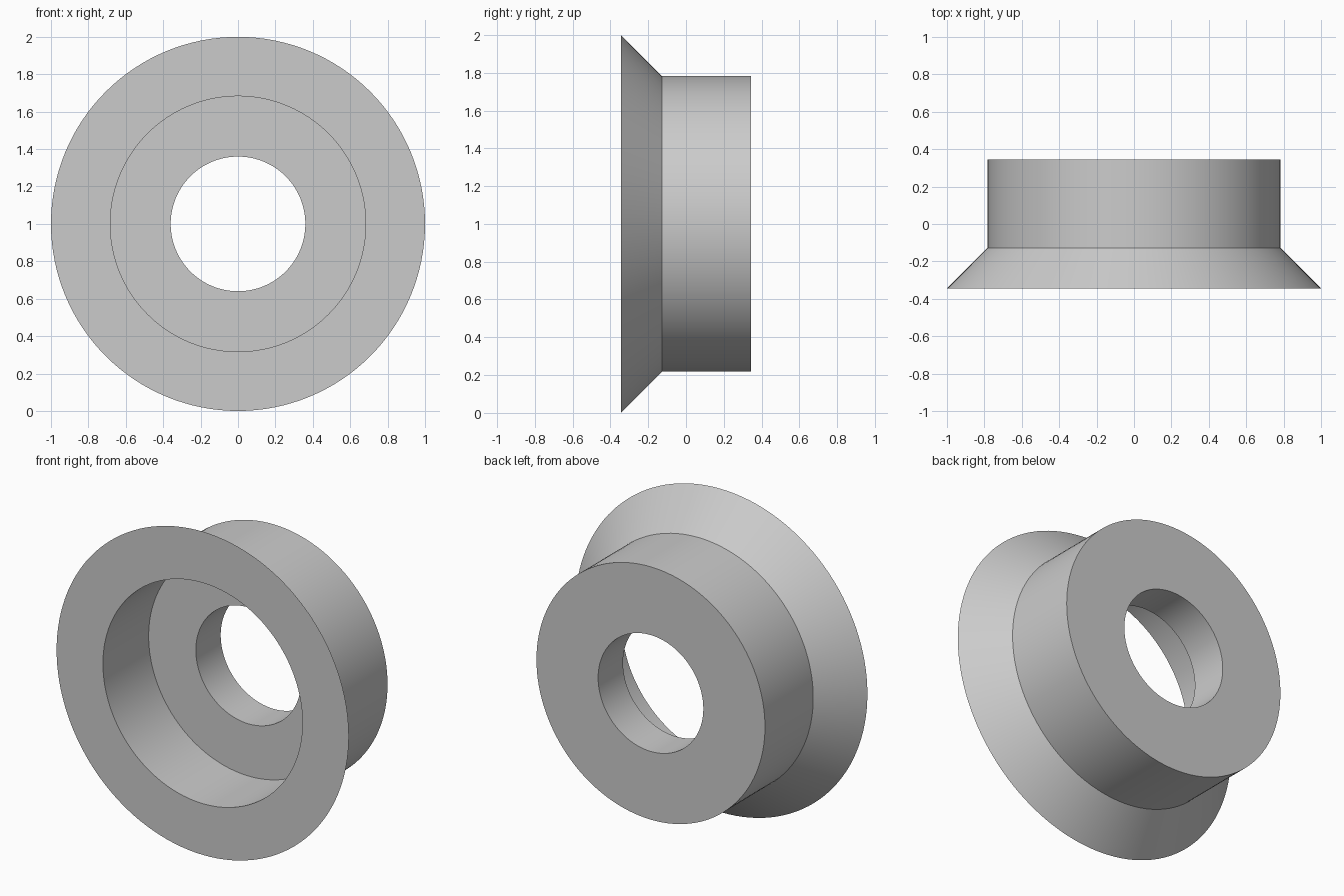
import bpy, bmesh, math
from mathutils import Matrix, Vector

if "Cube" in bpy.data.objects:
    bpy.data.objects.remove(bpy.data.objects["Cube"])

SEGMENTS = 128

grey = bpy.data.materials.new("light grey")
grey.diffuse_color = (0.6, 0.6, 0.6, 1)
grey.use_nodes = True
grey.node_tree.nodes["Principled BSDF"].inputs["Base Color"].default_value = grey.diffuse_color

# Closed cross-section as (radius, y): flared flange, body, bore, counterbore
profile = [(1.0, -0.345), (0.782, -0.127), (0.782, 0.345),
           (0.36, 0.345), (0.36, 0.102), (0.683, 0.102), (0.683, -0.345)]

# Revolve the section around the y axis
bm = bmesh.new()
rings = []
for i in range(SEGMENTS):
    turn = Matrix.Rotation(2 * math.pi * i / SEGMENTS, 3, 'Y')
    rings.append([bm.verts.new(turn @ Vector((r, y, 0))) for r, y in profile])
n = len(profile)
for i in range(SEGMENTS):
    a, b = rings[i], rings[(i + 1) % SEGMENTS]
    for j in range(n):
        k = (j + 1) % n
        bm.faces.new((a[j], a[k], b[k], b[j]))
bmesh.ops.recalc_face_normals(bm, faces=bm.faces)

mesh = bpy.data.meshes.new("flanged_bushing")
bm.to_mesh(mesh)
bm.free()
mesh.materials.append(grey)
bushing = bpy.data.objects.new("flanged_bushing", mesh)
bushing.location.z = 1.0
bpy.context.collection.objects.link(bushing)

# Smooth round walls, crisp rims
bpy.context.view_layer.objects.active = bushing
bushing.select_set(True)
bpy.ops.object.shade_smooth_by_angle(angle=math.radians(30))
